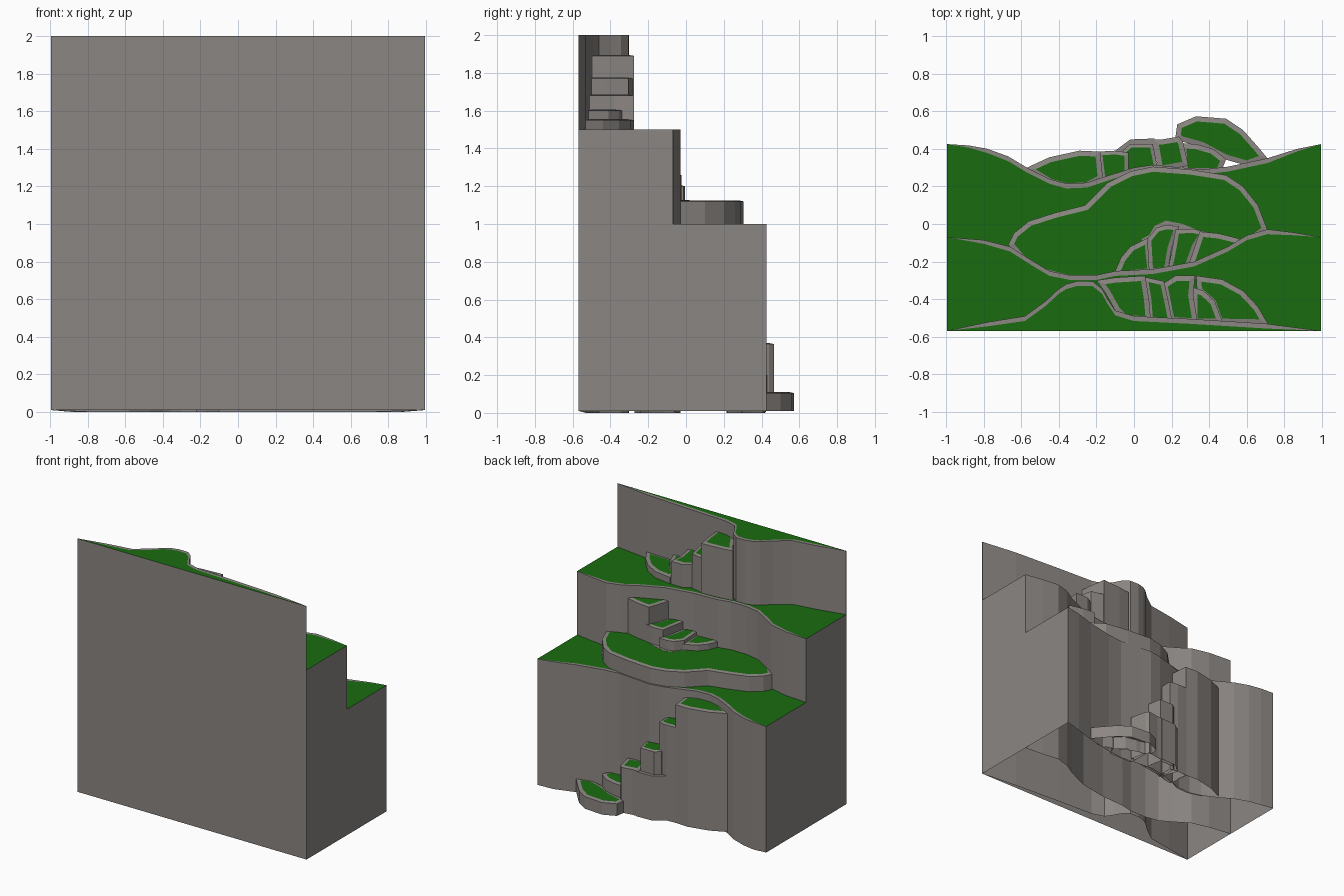
import bpy, bmesh

if "Cube" in bpy.data.objects:
    bpy.data.objects.remove(bpy.data.objects["Cube"])

grass = bpy.data.materials.new("grass")
grass.diffuse_color = (0.01, 0.15, 0.005, 1)
grass.use_nodes = True
grass.node_tree.nodes["Principled BSDF"].inputs["Base Color"].default_value = grass.diffuse_color
stone = bpy.data.materials.new("stone")
stone.diffuse_color = (0.26, 0.24, 0.225, 1)
stone.use_nodes = True
stone.node_tree.nodes["Principled BSDF"].inputs["Base Color"].default_value = stone.diffuse_color
X = 0.995   # half width
FRONT = -0.57


def finish(bm, name):
    bmesh.ops.remove_doubles(bm, verts=bm.verts, dist=0.0001)
    mesh = bpy.data.meshes.new(name)
    bm.to_mesh(mesh)
    bm.free()
    mesh.materials.append(stone)
    mesh.materials.append(grass)
    ob = bpy.data.objects.new(name, mesh)
    bpy.context.collection.objects.link(ob)
    return ob


def tier(name, edge, back, top, rim=0.026, back_wall=False):
    """Cliff tier, open underneath: faceted wall, sides, stone rim, grass top."""
    bm = bmesh.new()

    def v(x, y, z):
        return bm.verts.new((x, y, z))

    def base(x):
        return 0.01 if abs(x) > 0.9 else 0.0

    # grass line: set back from the cliff edge, tapering to nothing at the ends
    inner = [(x, y - rim * min(1, (X - abs(x)) * 4)) for x, y in edge]
    for i in range(len(edge) - 1):
        (x0, y0), (x1, y1) = edge[i], edge[i + 1]
        bm.faces.new([v(x1, y1, base(x1)), v(x0, y0, base(x0)),
                      v(x0, y0, top), v(x1, y1, top)])
        q = [(x0, y0), inner[i], inner[i + 1], (x1, y1)]
        q = [p for j, p in enumerate(q) if p not in q[:j]]
        bm.faces.new([v(x, y, top) for x, y in q])
    # side walls
    for a, b in ((edge[0], back[0]), (back[-1], edge[-1])):
        bm.faces.new([v(*a, 0.01), v(*b, 0.01), v(*b, top), v(*a, top)])
    if back_wall:
        a, b = back[0], back[-1]
        bm.faces.new([v(*a, 0.01), v(*b, 0.01), v(*b, top), v(*a, top)])
    lawn = bm.faces.new([v(x, y, top) for x, y in back + inner[::-1]])
    lawn.material_index = 1
    return finish(bm, name)


def step(name, bottom, top, outline, rim=0.027):
    """Stone step, open underneath, with a slightly raised inset grass top."""
    bm = bmesh.new()
    n = len(outline)
    lo = [bm.verts.new((x, y, bottom)) for x, y in outline]
    hi = [bm.verts.new((x, y, top)) for x, y in outline]
    for i in range(n):
        j = (i + 1) % n
        bm.faces.new([lo[i], lo[j], hi[j], hi[i]])
    cap = bm.faces.new(hi)
    bmesh.ops.recalc_face_normals(bm, faces=bm.faces)
    cap.normal_update()
    if cap.normal.z < 0:
        bmesh.ops.reverse_faces(bm, faces=bm.faces)
    if rim:
        bmesh.ops.inset_individual(bm, faces=[cap], thickness=rim, depth=.005,
                                   use_even_offset=True)
        cap.material_index = 1
    return finish(bm, name)


# Cliff edge lines, left to right
low_edge = [(-X, .425), (-.88, .418), (-.78, .40), (-.67, .36), (-.57, .30), (-.45, .24),
            (-.36, .215), (-.25, .22), (-.13, .26), (0, .30), (.1, .315), (.2, .305),
            (.37, .29), (.5, .305), (.71, .35), (.87, .40), (X, .425)]
mid_edge = [(-X, -.07), (-.8, -.085), (-.66, -.12), (-.55, -.19), (-.45, -.25),
            (-.34, -.272), (-.2, -.272), (-.1, -.25), (.1, -.24), (.32, -.20),
            (.5, -.12), (.6, -.06), (.71, -.028), (.85, -.045), (X, -.07)]
high_edge = [(-X, -.568), (-.78, -.522), (-.58, -.49), (-.47, -.41), (-.40, -.345),
             (-.36, -.32), (-.30, -.303), (-.22, -.305), (-.17, -.345), (-.14, -.40),
             (-.10, -.46), (0, -.49), (.3, -.505), (.7, -.53), (X, -.568)]

tier("low_cliff", low_edge, mid_edge, 1.0)
tier("middle_cliff", mid_edge, high_edge, 1.5)
tier("high_cliff", high_edge, [(-X, FRONT), (X, FRONT)], 2.0, back_wall=True)

# Wide landing on the low cliff
step("landing", 1.0, 1.12, [
    (-.67, -.11), (-.64, -.05), (-.56, .015), (-.42, .06), (-.26, .10), (-.14, .22), (-.02, .28),
    (.1, .305), (.3, .29), (.49, .26), (.58, .20), (.66, .10), (.71, -.03),
    (.6, -.11), (.45, -.19), (.1, -.28), (-.3, -.31), (-.5, -.26), (-.6, -.19)])

# Lower flight, ground to low cliff
step("lower_step_1", .01, .105, [(.22, .46), (.23, .53), (.33, .573), (.49, .56), (.58, .50),
     (.66, .41), (.71, .35), (.6, .31), (.48, .345), (.36, .41), (.25, .44)])
step("lower_step_2", .01, .2, [(.25, .43), (.33, .425), (.42, .40), (.49, .345), (.46, .27), (.26, .27)])
step("lower_step_3", .01, .365, [(.1, .45), (.15, .45), (.24, .465), (.26, .44), (.29, .31), (.13, .28)])
step("lower_ledge", .01, .36, [(-.1, .39), (-.02, .45), (.11, .455), (.12, .3), (-.05, .26)], 0)
step("lower_step_4", .01, .54, [(-.06, .39), (-.02, .425), (.1, .425), (.13, .28),
     (.0, .26), (-.05, .24)], .018)
step("lower_step_5", .01, .76, [(-.19, .385), (-.10, .39), (-.03, .38), (-.03, .26),
     (-.10, .23), (-.17, .22)], .02)
step("lower_step_6", .01, .94, [(-.58, .295), (-.45, .355), (-.29, .39), (-.18, .385),
     (-.165, .24), (-.25, .195), (-.36, .19), (-.45, .215)])

# Middle flight, landing to middle cliff
step("middle_ledge", 1.1, 1.126, [(.04, -.08), (.08, -.06), (.11, -.01), (.17, .018), (.26, .0),
     (.36, -.04), (.3, -.12), (.1, -.2)], 0)
step("middle_step_1", 1.0, 1.17, [(-.10, -.25), (-.07, -.18), (-.02, -.12), (.08, -.07),
     (.10, -.26), (-.08, -.28)])
step("middle_step_2", 1.0, 1.2, [(.07, -.08), (.12, -.02), (.17, -.006), (.24, -.012),
     (.20, -.13), (.18, -.25), (.08, -.26)], .022)
step("middle_step_3", 1.0, 1.26, [(.22, -.03), (.31, -.025), (.38, -.04), (.33, -.12),
     (.29, -.23), (.18, -.25), (.205, -.12)], .022)
step("middle_step_4", 1.0, 1.4, [(.35, -.04), (.45, -.05), (.55, -.075), (.60, -.10),
     (.48, -.18), (.28, -.245), (.32, -.13)])

# Upper flight, middle cliff to high cliff
step("upper_step_1", 1.5, 1.55, [(.33, -.275), (.47, -.295), (.58, -.355), (.66, -.44),
     (.715, -.535), (.45, -.53), (.41, -.42), (.335, -.355)])
step("upper_step_2", 1.5, 1.6, [(.31, -.335), (.37, -.355), (.43, -.41), (.475, -.53), (.31, -.53)])
step("upper_step_3", 1.5, 1.68, [(.15, -.32), (.22, -.275), (.325, -.275), (.315, -.38),
     (.34, -.53), (.19, -.52), (.17, -.42)])
step("upper_step_4", 1.5, 1.77, [(.05, -.28), (.16, -.305), (.185, -.42), (.205, -.52),
     (.08, -.52), (.07, -.40)], .022)
step("upper_step_5", 1.5, 1.89, [(-.2, -.30), (-.1, -.285), (.06, -.275), (.08, -.40),
     (.09, -.52), (-.05, -.51), (-.1, -.46), (-.15, -.37)])
